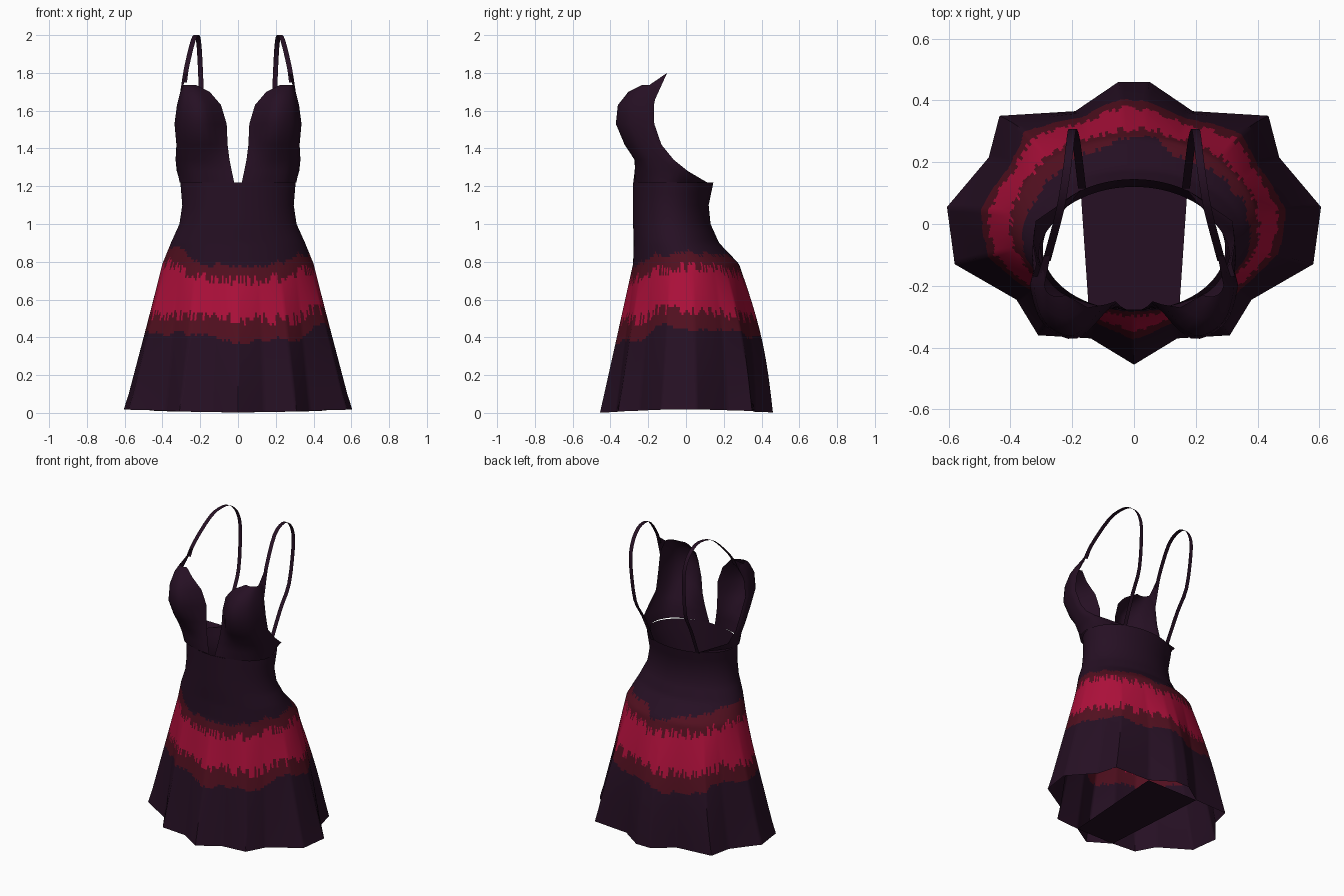
import bpy, math, random
from mathutils import Vector

random.seed(4)
old = bpy.data.objects.get("Cube")
if old:
    bpy.data.objects.remove(old)


def material(name, rgb):
    m = bpy.data.materials.new(name)
    m.use_nodes = True
    m.diffuse_color = (*rgb, 1)
    bsdf = next(n for n in m.node_tree.nodes if n.type == 'BSDF_PRINCIPLED')
    bsdf.inputs["Base Color"].default_value = (*rgb, 1)
    bsdf.inputs["Roughness"].default_value = 0.9
    return m


PLUM = material("dark plum", (0.019, 0.005, 0.017))
MAROON = material("maroon", (0.085, 0.005, 0.014))
CRIMSON = material("crimson", (0.42, 0.005, 0.043))


def build(name, verts, faces, mats=(PLUM,), mirror=False):
    mesh = bpy.data.meshes.new(name)
    mesh.from_pydata(verts, [], faces)
    for m in mats:
        mesh.materials.append(m)
    ob = bpy.data.objects.new(name, mesh)
    bpy.context.scene.collection.objects.link(ob)
    if mirror:
        ob.modifiers.new("mirror", 'MIRROR').use_clip = False
    bpy.ops.object.select_all(action='DESELECT')
    ob.select_set(True)
    bpy.context.view_layer.objects.active = ob
    bpy.ops.object.shade_smooth_by_angle(angle=math.radians(50))
    return ob


def grid_faces(rows, cols, closed=False):
    """Quads of a row-by-row grid, optionally wrapped around."""
    span = cols if closed else cols - 1
    return [(r * cols + c, r * cols + (c + 1) % cols,
             (r + 1) * cols + (c + 1) % cols, (r + 1) * cols + c)
            for r in range(rows - 1) for c in range(span)]


def lerp(a, b, t):
    return a + (b - a) * t


def spline(pts, n):
    """Smooth curve through the points, n steps per span."""
    pts = [Vector(p) for p in pts]
    ext = [2 * pts[0] - pts[1], *pts, 2 * pts[-1] - pts[-2]]
    out = []
    for a, b, c, d in zip(ext, ext[1:], ext[2:], ext[3:]):
        for i in range(n):
            t = i / n
            out.append(0.5 * (2 * b + (c - a) * t + (2 * a - 5 * b + 4 * c - d) * t * t
                              + (3 * b - a - 3 * c + d) * t ** 3))
    return out + [pts[-1]]


# --- Skirt and waist: folded hem blended into oval rings ---
half = [(0, -.455), (.14, -.37), (.31, -.36), (.38, -.245), (.58, -.13), (.605, .055),
        (.47, .215), (.435, .35), (.19, .365), (.05, .46)]
hem = half + [(-x, y) for x, y in reversed(half[1:])]


def hem_angle(p):
    return math.atan2(p[0] / .6, -p[1] / .455) % math.tau


columns = []                      # (x, y, angle) of each fine hem point
for i, p in enumerate(hem):
    q = hem[(i + 1) % len(hem)]
    a, b = hem_angle(p), hem_angle(q)
    b += math.tau if b < a else 0
    n = max(2, round(math.dist(p, q) / .014))
    columns += [(lerp(p[0], q[0], k / n), lerp(p[1], q[1], k / n), lerp(a, b, k / n))
                for k in range(n)]

HIP = .79
rings = [(HIP, .40, -.28, .28), (.9, .355, -.277, .175), (1, .31, -.28, .13),
         (1.1, .295, -.28, .12), (1.22, .305, -.28, .145)]     # z, half width, front, back


def oval(z, a):
    for lo, hi in zip(rings, rings[1:]):
        if z <= hi[0]:
            break
    t = max(0, (z - lo[0]) / (hi[0] - lo[0]))
    w, f, b = (lerp(lo[k], hi[k], t) for k in (1, 2, 3))
    return w * math.sin(a), (f + b) / 2 - (b - f) / 2 * math.cos(a)


def skirt_point(z, col):
    hx, hy, a = col
    x, y = oval(max(z, HIP), a)
    if z < HIP:
        f = 1 - z / HIP
        x, y = lerp(x, hx, f), lerp(y, hy, f)
        y += .03 * math.sin(math.pi * f) * max(0, -math.cos(a))
    lift = .015 * math.sin(a) ** 2 if z == 0 else 0
    return x, y, z + .003 * (z == 0) + lift


heights = [0, .1, .2] + [.28 + .014 * i for i in range(50)] + [1, 1.05, 1.1, 1.16, 1.22]
verts = [skirt_point(z, c) for z in heights for c in columns]
skirt = build("skirt_and_waist", verts, grid_faces(len(heights), len(columns), True),
              (PLUM, MAROON, CRIMSON))

# --- Dyed band with ragged edges ---
bands = []
drift = [0, 0]
for x, y, a in columns:
    drift = [max(-.03, min(.03, d + random.uniform(-.012, .012))) for d in drift]
    side = .07 * math.sin(a) ** 2
    streak = [random.uniform(-.035, .035) for _ in range(2)]
    bands.append((.38 + side + drift[0], .49 + side * .7 + drift[0] / 2 + streak[0],
                  .71 + side + drift[1] / 2 + streak[1], .795 + side + drift[1]))
for i, poly in enumerate(skirt.data.polygons):
    row, col = divmod(i, len(columns))
    z = (heights[row] + heights[row + 1]) / 2
    out_lo, in_lo, in_hi, out_hi = bands[col]
    poly.material_index = 2 if in_lo < z < in_hi else 1 if out_lo < z < out_hi else 0

# --- Flat panel across the hem ---
build("hem_panel", [(-.14, -.37, .004), (.14, -.37, .004), (.19, .365, .004),
                    (-.19, .365, .004)], [(0, 1, 2, 3)])

# --- Bodice cups: z, inner x, inner y, apex y, side x, side y, rear x, rear y ---
sections = [
    (1.22, .02, -.279, -.256, .305, -.067, .17, .112),
    (1.28, .033, -.272, -.262, .322, -.06, .318, .01),
    (1.34, .045, -.265, -.27, .328, -.12, .325, -.065),
    (1.42, .055, -.255, -.325, .325, -.17, .315, -.13),
    (1.53, .06, -.25, -.37, .335, -.21, .325, -.168),
    (1.63, .09, -.26, -.36, .322, -.22, .315, -.17),
    (1.70, .15, -.27, -.305, .305, -.21, .30, -.155),
    (1.735, .22, -.23, -.235, .29, -.19, .285, -.13)]
verts = []
for z, xi, yi, ya, xs, ys, xr, yr in sections:
    width = xs - xi
    line = spline([(xi, yi, z), (xi + .45 * width, ya, z),
                   (xi + .85 * width, lerp(ya, ys, .3), z), (xs, ys, z), (xr, yr, z)], 4)
    verts += line
build("bodice_cups", verts, grid_faces(len(sections), len(line)), mirror=True)

# --- Tabs joining cups and straps ---
build("strap_tabs", [(.313, -.168, 1.65), (.289, -.195, 1.735), (.27, -.1, 1.80),
                     (.292, -.105, 1.79)], [(0, 1, 2, 3)], mirror=True)

# --- Shoulder straps: flat ribbons looping to the back edge ---
path = spline([(.283, -.12, 1.75), (.272, -.08, 1.83), (.238, .05, 1.97), (.218, .17, 2),
               (.208, .25, 1.96), (.202, .297, 1.88), (.197, .306, 1.77),
               (.188, .275, 1.54), (.178, .2, 1.4), (.168, .115, 1.215)], 3)
verts = [p + Vector((s * .013, 0, 0)) for p in path for s in (-1, 1)]
build("shoulder_straps", verts, grid_faces(len(path), 2), mirror=True)
